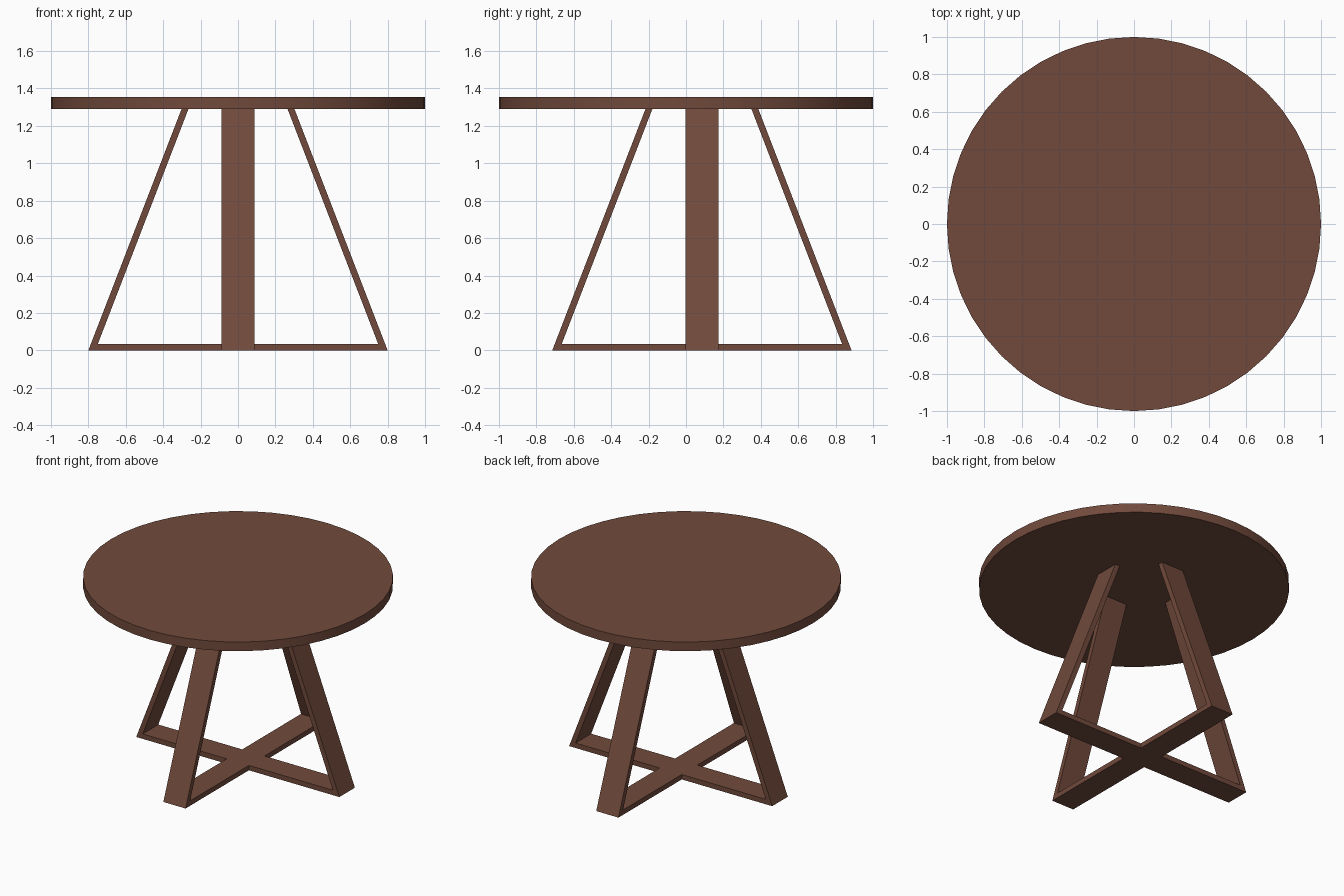
import bpy, bmesh
from math import pi
from mathutils import Matrix, Vector

if "Cube" in bpy.data.objects:
    bpy.data.objects.remove(bpy.data.objects["Cube"])

TOP_Z, TOP_THICK = 1.29, 0.065   # underside height and thickness of the top
HALF_W, BAR_H = 0.0875, 0.035    # half plank width, floor bar height
BASE_Y = 0.085                   # base sits slightly behind the top's centre

wood = bpy.data.materials.new("dark_wood")
wood.diffuse_color = (0.165, 0.068, 0.045, 1)
wood.use_nodes = True
wood.node_tree.nodes["Principled BSDF"].inputs["Base Color"].default_value = wood.diffuse_color

# Round table top
bpy.ops.mesh.primitive_cylinder_add(vertices=48, radius=1, depth=TOP_THICK,
                                    location=(0, 0, TOP_Z + TOP_THICK / 2))
top = bpy.context.object
top.name = "table_top"
top.data.materials.append(wood)
bpy.ops.object.shade_smooth_by_angle(angle=pi / 6)

# Crossed base: one floor bar plus leaning leg, repeated four times round z
profile = [(HALF_W, 0), (0.80, 0), (0.302, TOP_Z),
           (0.265, TOP_Z), (0.749, BAR_H), (HALF_W, BAR_H)]
bm = bmesh.new()
for k in range(4):
    turn = Matrix.Rotation(k * pi / 2, 3, 'Z')
    near, far = [[bm.verts.new(turn @ Vector((x, side, z))) for x, z in profile]
                 for side in (-HALF_W, HALF_W)]
    bm.faces.new(near)
    bm.faces.new(far[::-1])
    # the inner end stays open where the bars meet
    for i in range(len(profile) - 1):
        bm.faces.new((near[i], far[i], far[i + 1], near[i + 1]))

# Close the square where the bars cross
for z in (0, BAR_H):
    bm.faces.new([bm.verts.new((x * HALF_W, y * HALF_W, z))
                  for x, y in ((-1, -1), (1, -1), (1, 1), (-1, 1))])
bmesh.ops.remove_doubles(bm, verts=bm.verts, dist=1e-4)
bmesh.ops.recalc_face_normals(bm, faces=bm.faces)
mesh = bpy.data.meshes.new("crossed_base")
bm.to_mesh(mesh)
bm.free()
base = bpy.data.objects.new("crossed_base", mesh)
base.location.y = BASE_Y
mesh.materials.append(wood)
bpy.context.collection.objects.link(base)
